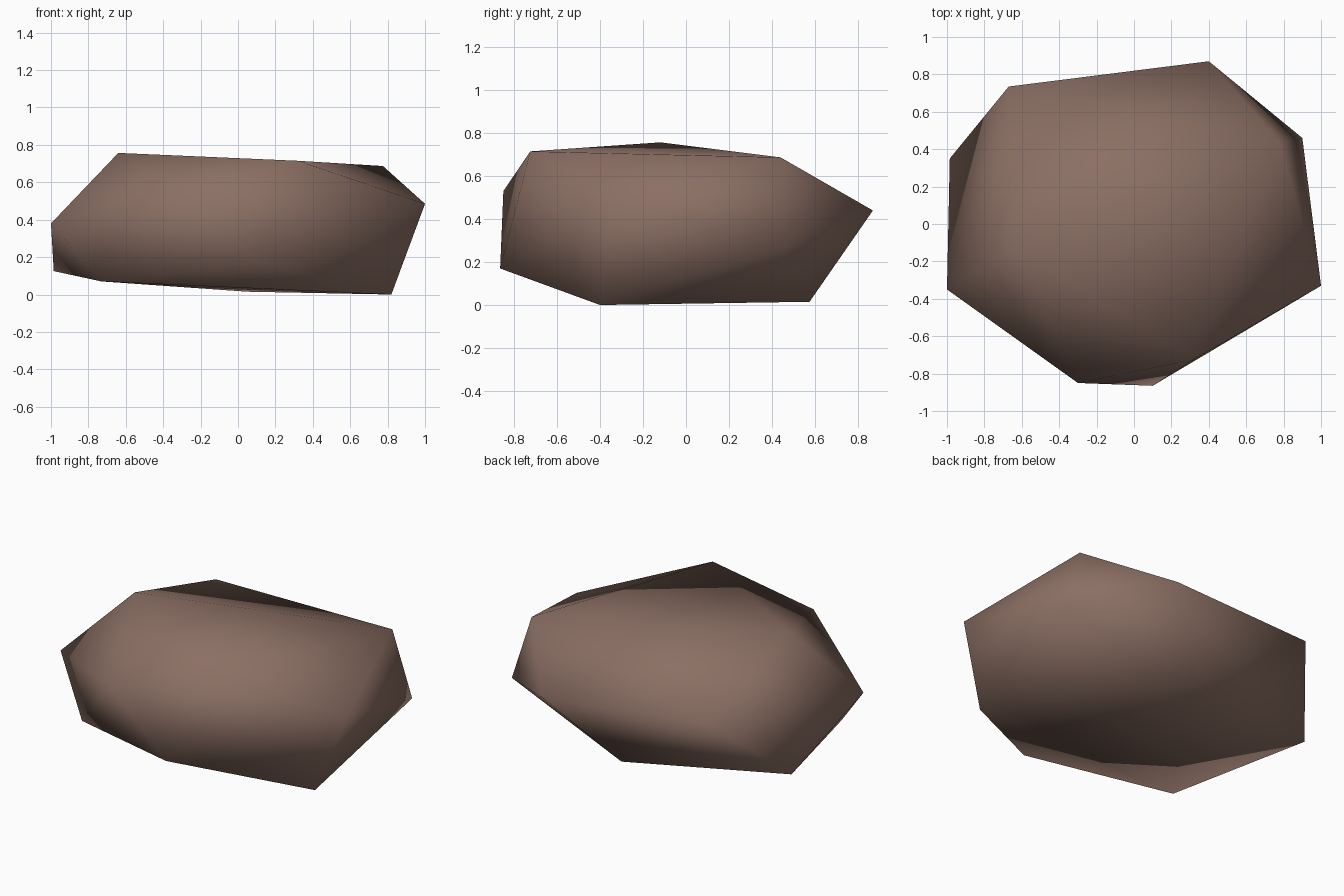
import bpy, bmesh

if "Cube" in bpy.data.objects:
    bpy.data.objects.remove(bpy.data.objects["Cube"])

# Corners of the boulder, from bottom to top
corners = [
    (0.82, -0.40, 0.0), (0.05, 0.575, 0.015), (-0.73, -0.52, 0.07),    # base
    (-0.985, 0.35, 0.125), (0.10, -0.865, 0.17), (0.90, 0.46, 0.275),  # lower belt
    (-1.0, -0.35, 0.38), (0.40, 0.87, 0.44), (1.0, -0.33, 0.485),      # middle belt
    (-0.67, 0.735, 0.505), (-0.30, -0.85, 0.53),                       # upper belt
    (0.775, 0.44, 0.687), (0.32, -0.725, 0.715), (-0.64, -0.12, 0.757),  # top
]

# Wrap the corners in a convex shell
bm = bmesh.new()
for c in corners:
    bm.verts.new(c)
bmesh.ops.convex_hull(bm, input=bm.verts[:])
bmesh.ops.recalc_face_normals(bm, faces=bm.faces[:])
for f in bm.faces:
    f.smooth = True  # the rock is fully smooth shaded
mesh = bpy.data.meshes.new("boulder")
bm.to_mesh(mesh)
bm.free()

boulder = bpy.data.objects.new("boulder", mesh)
bpy.context.collection.objects.link(boulder)

# Warm brown stone
stone = bpy.data.materials.new("brown stone")
stone.diffuse_color = (0.26, 0.16, 0.127, 1)
stone.use_nodes = True
stone.node_tree.nodes["Principled BSDF"].inputs["Base Color"].default_value = stone.diffuse_color
mesh.materials.append(stone)
